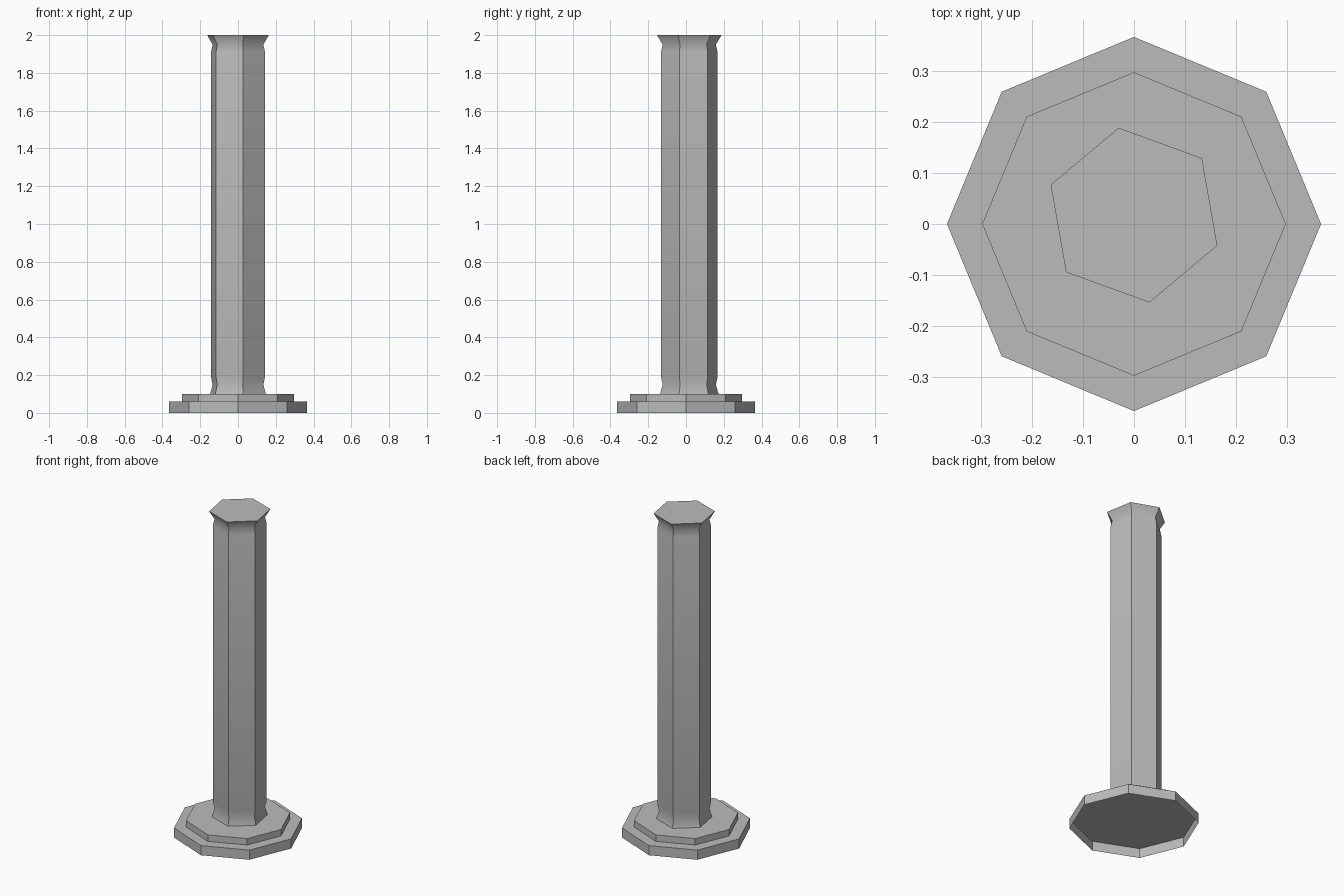
import bpy
import bmesh
from math import cos, sin, radians, tau

cube = bpy.data.objects.get("Cube")
if cube:
    bpy.data.objects.remove(cube)

stone = bpy.data.materials.new("grey stone")
stone.use_nodes = True
grey = (0.5, 0.5, 0.5, 1)
stone.diffuse_color = grey
stone.node_tree.nodes["Principled BSDF"].inputs["Base Color"].default_value = grey


def loft(name, sides, turn, profile, caps, y=0):
    """Join rings of (radius, height) and close the rings listed in caps."""
    bm = bmesh.new()
    rings = []
    for radius, z in profile:
        angles = [radians(turn) + tau * i / sides for i in range(sides)]
        rings.append([bm.verts.new((radius * cos(a), y + radius * sin(a), z)) for a in angles])
    for low, high in zip(rings, rings[1:]):
        for i in range(sides):
            j = (i + 1) % sides
            bm.faces.new((low[i], low[j], high[j], high[i]))
    for index in caps:
        ring = rings[index]
        bm.faces.new(ring if index else ring[::-1])
    mesh = bpy.data.meshes.new(name)
    bm.to_mesh(mesh)
    bm.free()
    mesh.materials.append(stone)
    obj = bpy.data.objects.new(name, mesh)
    bpy.context.collection.objects.link(obj)
    return obj


# Two-step octagonal base, hollow underneath up to the first step
loft("stepped_base", 8, 0,
     [(0.366, 0), (0.366, 0.06), (0.297, 0.06), (0.297, 0.1)], (2, 3))

# Six-sided shaft with pinched necks, a small foot and a flared cap
column = loft("column", 6, 40,
              [(0.157, 0.1), (0.143, 0.15), (0.152, 0.19),
               (0.152, 1.91), (0.143, 1.95), (0.1735, 2)], (0, 5), y=0.0173)

bpy.ops.object.select_all(action="DESELECT")
column.select_set(True)
bpy.context.view_layer.objects.active = column
bpy.ops.object.shade_smooth_by_angle(angle=radians(40))
